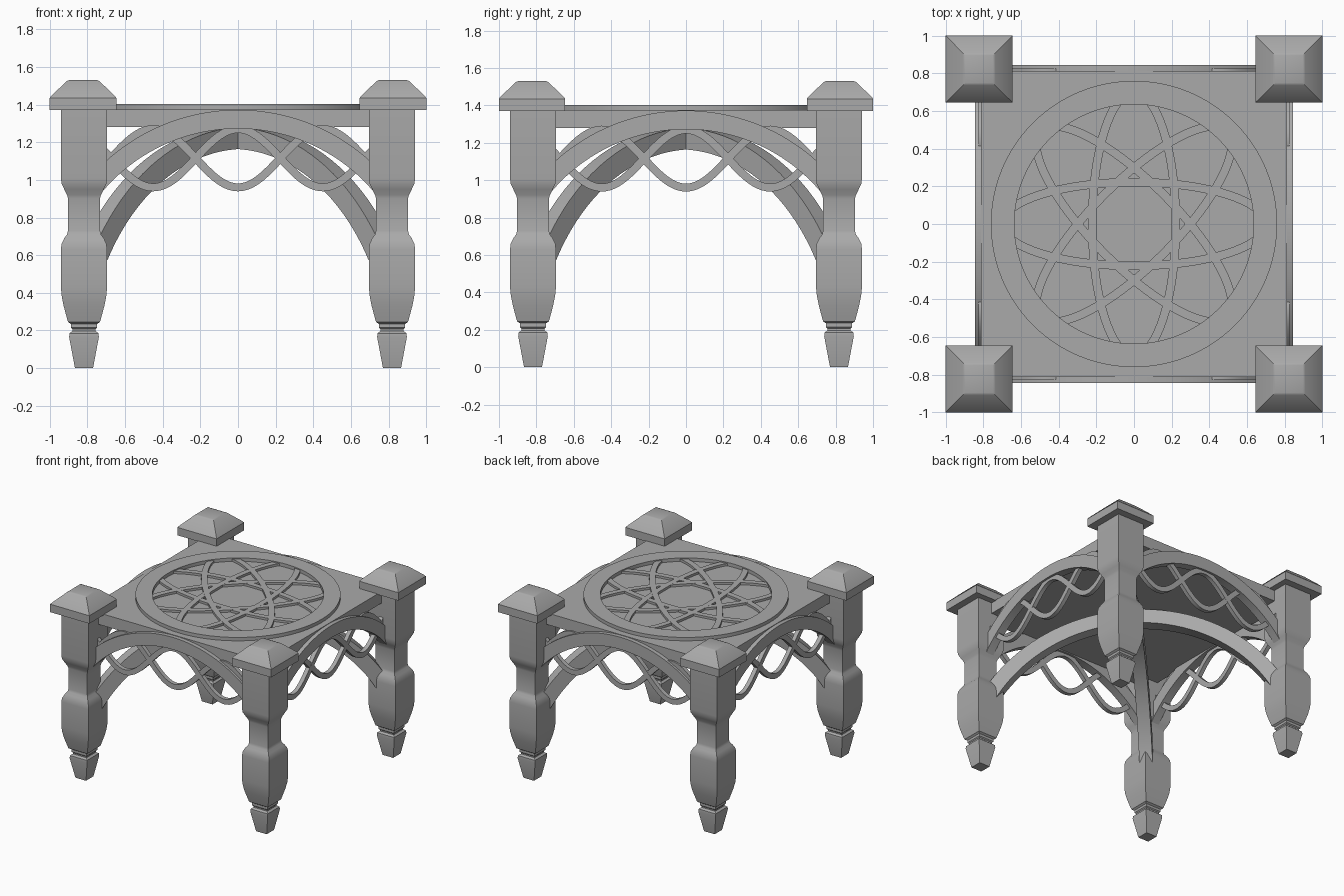
import bpy, bmesh
from math import sin, cos, pi, asin, radians
from mathutils import Matrix, Vector

cube = bpy.data.objects.get("Cube")
if cube:
    bpy.data.objects.remove(cube)

stone = bpy.data.materials.new("grey_stone")
stone.use_nodes = True
GREY = (0.4, 0.4, 0.4, 1)
stone.diffuse_color = GREY
stone.node_tree.nodes["Principled BSDF"].inputs["Base Color"].default_value = GREY


def finish(name, bm, matrix=Matrix()):
    bmesh.ops.recalc_face_normals(bm, faces=bm.faces)
    mesh = bpy.data.meshes.new(name)
    bm.to_mesh(mesh)
    bm.free()
    mesh.materials.append(stone)
    obj = bpy.data.objects.new(name, mesh)
    obj.matrix_world = matrix
    bpy.context.collection.objects.link(obj)
    bpy.ops.object.select_all(action="DESELECT")
    obj.select_set(True)
    bpy.context.view_layer.objects.active = obj
    bpy.ops.object.shade_smooth_by_angle(angle=radians(25))
    return obj


def square_loft(name, profile, x, y):
    """Stack square sections given as (half width, height)."""
    bm = bmesh.new()
    rings = [[bm.verts.new((sx * h, sy * h, z))
              for sx, sy in ((-1, -1), (1, -1), (1, 1), (-1, 1))] for h, z in profile]
    for a, b in zip(rings, rings[1:]):
        for i in range(4):
            j = (i + 1) % 4
            bm.faces.new((a[i], a[j], b[j], b[i]))
    bm.faces.new(rings[0])
    bm.faces.new(rings[-1])
    return finish(name, bm, Matrix.Translation((x, y, 0)))


def band(name, path, width, low, high, matrix=Matrix(), closed=False):
    """Flat strip of constant width along a planar path, extruded low to high."""
    bm = bmesh.new()
    n = len(path)
    rings = []
    for i, p in enumerate(path):
        before = path[i - 1] if closed or i else p
        after = path[(i + 1) % n] if closed or i < n - 1 else p
        t = (Vector(after) - Vector(before)).normalized()
        side = Vector((-t.y, t.x)) * width / 2
        inner, outer = Vector(p) - side, Vector(p) + side
        rings.append([bm.verts.new((q.x, q.y, z)) for q, z in
                      ((inner, low), (outer, low), (outer, high), (inner, high))])
    for i in range(n if closed else n - 1):
        a, b = rings[i], rings[(i + 1) % n]
        for k in range(4):
            m = (k + 1) % 4
            bm.faces.new((a[k], a[m], b[m], b[k]))
    if not closed:
        bm.faces.new(rings[0])
        bm.faces.new(rings[-1])
    return finish(name, bm, matrix)


def arc(radius, centre, half_span, steps=40):
    a = asin(half_span / radius)
    return [(radius * sin(a * t), centre + radius * cos(a * t))
            for t in (2 * i / steps - 1 for i in range(steps + 1))]


def ellipse(a, b, steps):
    return [(a * cos(2 * pi * i / steps), b * sin(2 * pi * i / steps)) for i in range(steps)]


# Legs with waisted, square sections and sloped caps
leg_profile = [(0.048, 0), (0.079, 0.165), (0.077, 0.185), (0.062, 0.197), (0.062, 0.207),
               (0.070, 0.215), (0.070, 0.235), (0.085, 0.245), (0.092, 0.27), (0.108, 0.33),
               (0.118, 0.38), (0.123, 0.43), (0.123, 0.63), (0.119, 0.66), (0.105, 0.69),
               (0.090, 0.71), (0.085, 0.73), (0.085, 0.90), (0.090, 0.92), (0.105, 0.95),
               (0.119, 0.98), (0.123, 1.01), (0.123, 1.38)]
cap_profile = [(0.177, 1.37), (0.177, 1.435), (0.168, 1.447), (0.086, 1.525), (0.073, 1.53)]
for sy, depth in ((-1, "front"), (1, "back")):
    for sx, side in ((1, "left"), (-1, "right")):
        square_loft(f"{depth}_{side}_leg", leg_profile, sx * 0.818, sy * 0.818)
        square_loft(f"{depth}_{side}_cap", cap_profile, sx * 0.823, sy * 0.823)

# Table top
square_loft("top_slab", [(0.812, 1.28), (0.812, 1.375)], 0, 0)

# Raised ring and crossing oval tracery
band("top_ring", ellipse(0.698, 0.698, 96), 0.125, 1.36, 1.403, closed=True)
for k in range(4):
    band(f"tracery_oval_{k + 1}", ellipse(0.70, 0.222, 72), 0.045, 1.36, 1.393 + k * 0.0004,
         Matrix.Rotation(k * pi / 4, 4, "Z"), closed=True)

# Side arches, each with two interlaced waves
upright = Matrix.Rotation(pi / 2, 4, "X")
for k, side in enumerate(("front", "left", "back", "right")):
    turn = Matrix.Rotation(k * pi / 2, 4, "Z") @ upright
    band(f"{side}_arch", arc(0.992, 0.33, 0.76), 0.10, 0.775, 0.845, turn)
    for sign, label in ((-1, "low"), (1, "high")):
        wave = [(x, 1.115 + sign * 0.155 * cos(2 * pi * x / 0.9))
                for x in (-0.74 + 1.48 * i / 72 for i in range(73))]
        band(f"{side}_{label}_wave", wave, 0.042, 0.793, 0.827 + sign * 0.0005, turn)

# Diagonal ribs beneath the top
for k in range(2):
    band(f"diagonal_rib_{k + 1}", arc(1.252, -0.03, 1.08), 0.115, -0.05, 0.05,
         Matrix.Rotation(pi / 4 + k * pi / 2, 4, "Z") @ upright)
